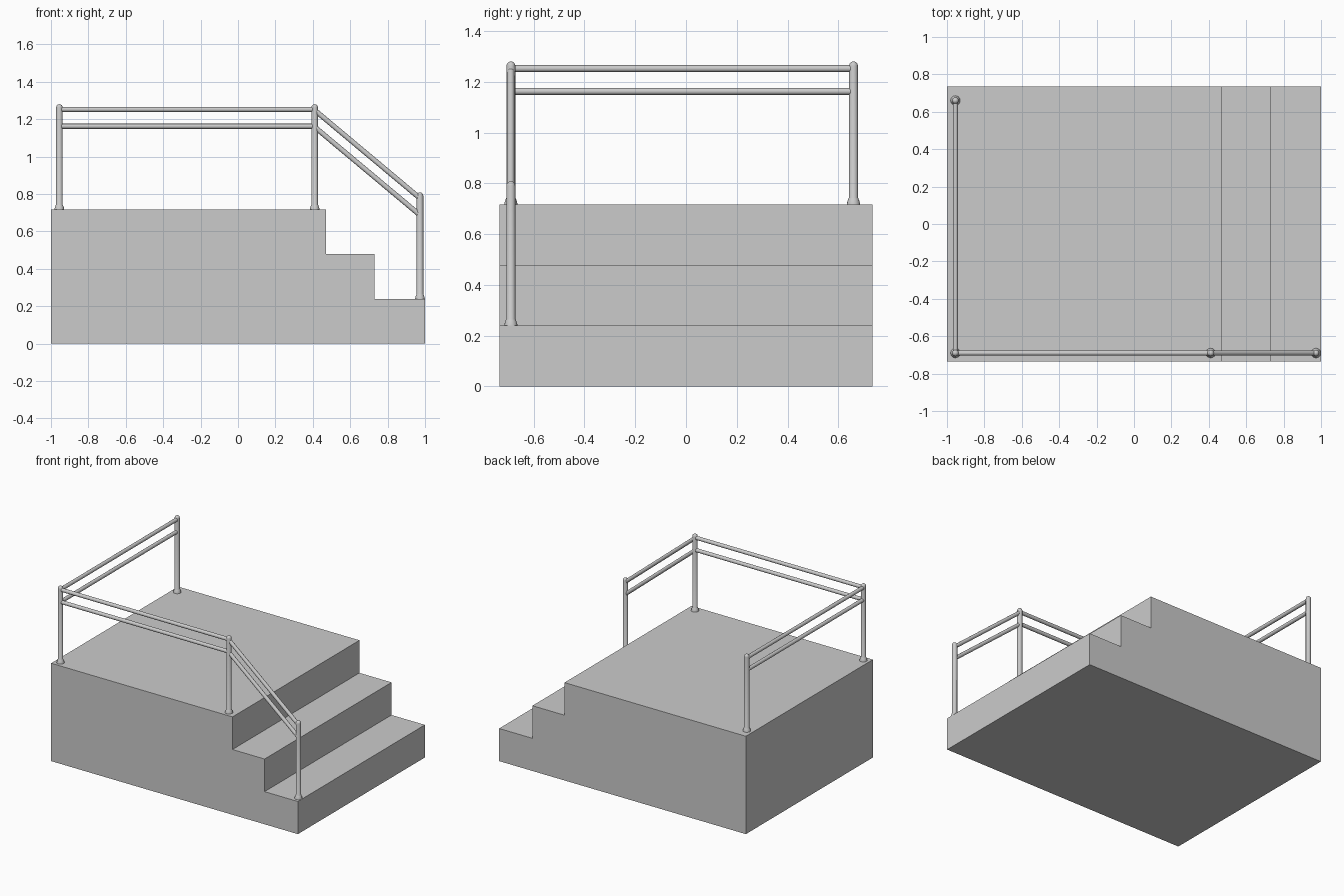
import bpy, bmesh, math
from mathutils import Vector

if "Cube" in bpy.data.objects:
    bpy.data.objects.remove(bpy.data.objects["Cube"])


def make_object(name, bm, smooth=False):
    bmesh.ops.recalc_face_normals(bm, faces=bm.faces)
    mesh = bpy.data.meshes.new(name)
    bm.to_mesh(mesh)
    bm.free()
    ob = bpy.data.objects.new(name, mesh)
    bpy.context.collection.objects.link(ob)
    if smooth:
        bpy.ops.object.select_all(action='DESELECT')
        ob.select_set(True)
        bpy.context.view_layer.objects.active = ob
        bpy.ops.object.shade_smooth_by_angle(angle=math.radians(40))
    return ob


# Platform and steps: one stepped profile extruded along y
W = 0.735
DECK, RISE = 0.717, 0.239
profile = [(-1, 0), (1, 0), (1, RISE), (0.73, RISE), (0.73, 2 * RISE),
           (0.47, 2 * RISE), (0.47, DECK), (-1, DECK)]
bm = bmesh.new()
face = bm.faces.new([bm.verts.new((x, -W, z)) for x, z in profile])
side = bmesh.ops.extrude_face_region(bm, geom=[face])
bmesh.ops.translate(bm, vec=(0, 2 * W, 0),
                    verts=[v for v in side['geom'] if isinstance(v, bmesh.types.BMVert)])
make_object("stepped_platform", bm)


# Posts: lathed with a flared foot and a domed top
def post(name, x, y, z0, z1):
    r = 0.0175
    outline = [(0, z0), (0.026, z0), (0.0245, z0 + 0.009), (0.02, z0 + 0.022), (r, z0 + 0.026)]
    outline += [(r * math.cos(a), z1 - r + r * math.sin(a))
                for a in [i * math.pi / 8 for i in range(4)]] + [(0, z1)]
    bm = bmesh.new()
    verts = [bm.verts.new((px, 0, pz)) for px, pz in outline]
    edges = [bm.edges.new(pair) for pair in zip(verts, verts[1:])]
    bmesh.ops.spin(bm, geom=verts + edges, axis=(0, 0, 1), cent=(0, 0, 0),
                   angle=2 * math.pi, steps=16)
    bmesh.ops.remove_doubles(bm, verts=bm.verts, dist=1e-5)
    make_object(name, bm, True).location = (x, y, 0)


# Rails: round bars between two points
def rail(name, a, b):
    a, b = Vector(a), Vector(b)
    bm = bmesh.new()
    bmesh.ops.create_cone(bm, cap_ends=True, segments=16, radius1=0.0135,
                          radius2=0.0135, depth=(b - a).length)
    ob = make_object(name, bm, True)
    ob.location = (a + b) / 2
    ob.rotation_mode = 'QUATERNION'
    ob.rotation_quaternion = (b - a).to_track_quat('Z', 'Y')


LEFT, MID, END = -0.955, 0.41, 0.973
FRONT, BACK = -0.69, 0.66
post("back_post", LEFT, BACK, DECK, 1.28)
post("corner_post", LEFT, FRONT, DECK, 1.28)
post("stair_top_post", MID, FRONT, DECK, 1.28)
post("stair_bottom_post", END, FRONT, RISE, 0.808)

for level, z, drop in (("upper", 1.252, 0.475), ("lower", 1.162, 0.475)):
    rail(level + "_side_rail", (LEFT, BACK, z), (LEFT, FRONT, z))
    rail(level + "_front_rail", (LEFT, FRONT, z), (MID, FRONT, z))
    rail(level + "_stair_rail", (MID, FRONT, z - 0.004), (END, FRONT, z - drop))
